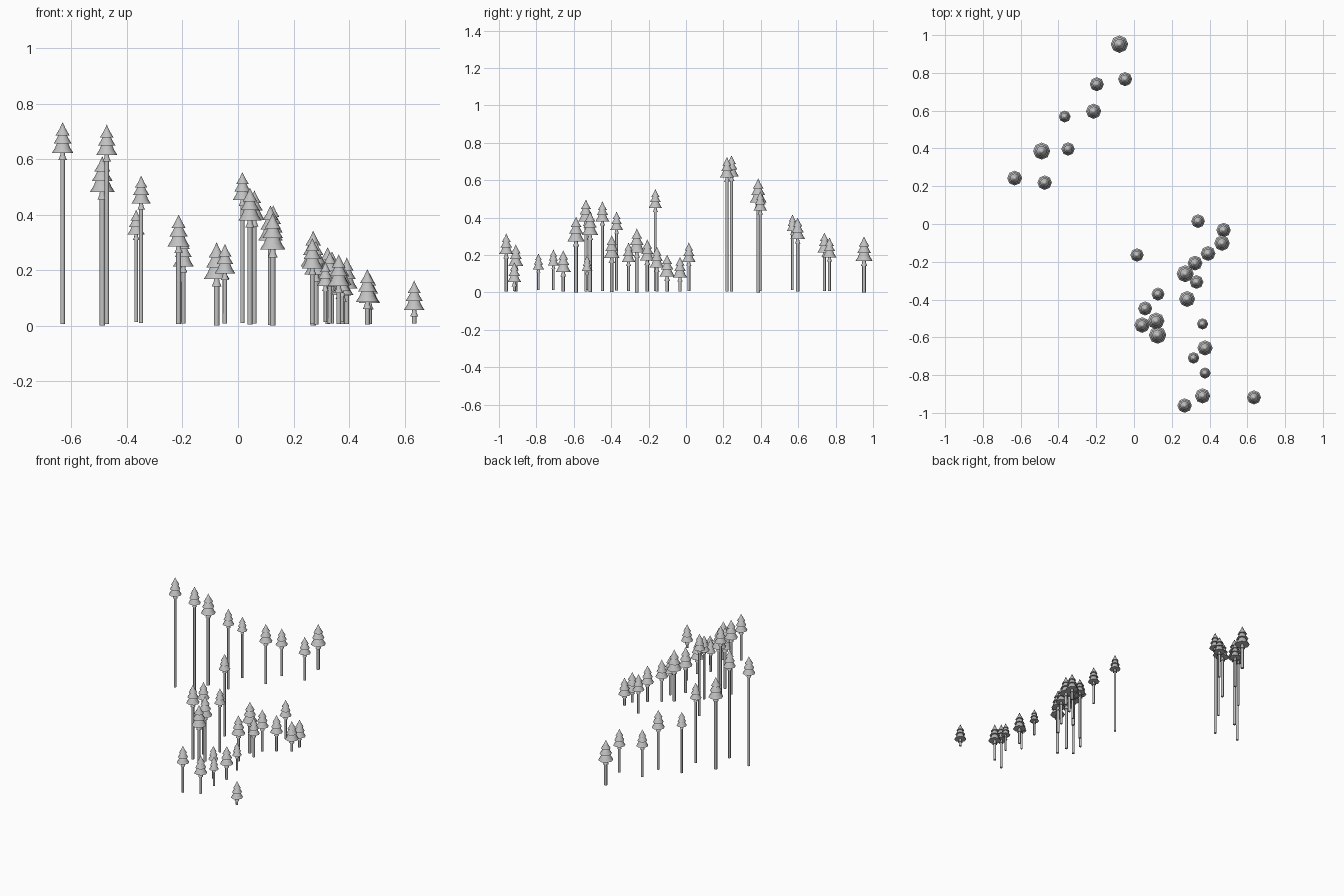
import bpy, bmesh, math

grey = bpy.data.materials.new("plain grey")
grey.diffuse_color = (0.54, 0.54, 0.54, 1)

SIDES = 8

# Profiles in units of the crown radius, as (radius, height below the tip)
TIERS = [
    [(0, 0), (0.29, -0.62), (0.62, -1.18), (0, -1.18)],
    [(0, -0.95), (0.36, -1.12), (0.56, -1.52), (0.80, -1.92), (0, -1.92)],
    [(0, -1.65), (0.48, -1.85), (0.70, -2.35), (0.98, -2.8), (0, -2.8)],
]
STUMP = [(0, -2.6), (0.17, -2.65), (0.23, -3.05), (0.38, -3.4), (0, -3.4)]
POLE = 0.21


def lathe(bm, profile):
    """Spin a (radius, z) profile into a closed solid."""
    rings = []
    for r, z in profile:
        if r == 0:
            rings.append([bm.verts.new((0, 0, z))])
        else:
            rings.append([bm.verts.new((r * math.cos(2 * math.pi * i / SIDES),
                                        r * math.sin(2 * math.pi * i / SIDES), z))
                          for i in range(SIDES)])
    for a, b in zip(rings, rings[1:]):
        for i in range(SIDES):
            j = (i + 1) % SIDES
            if len(a) == 1:
                bm.faces.new((a[0], b[i], b[j]))
            elif len(b) == 1:
                bm.faces.new((a[i], b[0], a[j]))
            else:
                bm.faces.new((a[i], b[i], b[j], a[j]))


def build(name, profiles, location):
    bm = bmesh.new()
    for profile in profiles:
        lathe(bm, profile)
    bmesh.ops.recalc_face_normals(bm, faces=bm.faces)
    for face in bm.faces:
        face.smooth = True
    mesh = bpy.data.meshes.new(name)
    bm.to_mesh(mesh)
    bm.free()
    # round sides, crisp rims
    mesh.set_sharp_from_angle(angle=math.radians(55))
    mesh.materials.append(grey)
    obj = bpy.data.objects.new(name, mesh)
    obj.location = location
    bpy.context.collection.objects.link(obj)


def tree(x, y, top, r):
    def scaled(p):
        return [(a * r, b * r) for a, b in p]
    x, y = x + 0.003, y - 0.003
    # layered crown
    build("tree_crown", [scaled(t) for t in TIERS], (x, y, top))
    # flared stump with a long pole down to the ground
    base = max(0, 0.047 - r) * 0.8 - top
    pole = [(0, -3.2 * r), (POLE * r, -3.2 * r), (POLE * r, base), (0, base)]
    build("tree_trunk", [scaled(STUMP), pole], (x, y, top))


# Back row: x, y, tip height, crown radius
back_row = [
    (-0.08, 0.955, 0.30, 0.047), (-0.20, 0.743, 0.32, 0.038),
    (-0.05, 0.77, 0.294, 0.038), (-0.217, 0.60, 0.40, 0.041),
    (-0.37, 0.572, 0.417, 0.032), (-0.492, 0.389, 0.61, 0.046),
    (-0.352, 0.40, 0.54, 0.036), (-0.635, 0.246, 0.733, 0.040),
    (-0.476, 0.222, 0.724, 0.039),
]
# Middle cluster
middle = [
    (0.336, 0.018, 0.267, 0.037), (0.471, -0.029, 0.19, 0.039),
    (0.463, -0.098, 0.203, 0.042), (0.389, -0.153, 0.245, 0.040),
    (0.013, -0.161, 0.553, 0.036), (0.32, -0.204, 0.283, 0.040),
    (0.268, -0.26, 0.342, 0.046), (0.328, -0.304, 0.267, 0.037),
    (0.278, -0.394, 0.305, 0.043), (0.124, -0.368, 0.433, 0.035),
    (0.056, -0.444, 0.487, 0.038),
]
# Front cluster
front = [
    (0.114, -0.51, 0.433, 0.045), (0.04, -0.532, 0.497, 0.042),
    (0.122, -0.585, 0.405, 0.047), (0.36, -0.526, 0.198, 0.030),
    (0.373, -0.653, 0.225, 0.041), (0.312, -0.706, 0.23, 0.031),
    (0.373, -0.786, 0.208, 0.030), (0.36, -0.907, 0.257, 0.041),
    (0.265, -0.958, 0.315, 0.039), (0.632, -0.915, 0.162, 0.038),
]
for spec in back_row + middle + front:
    tree(*spec)
